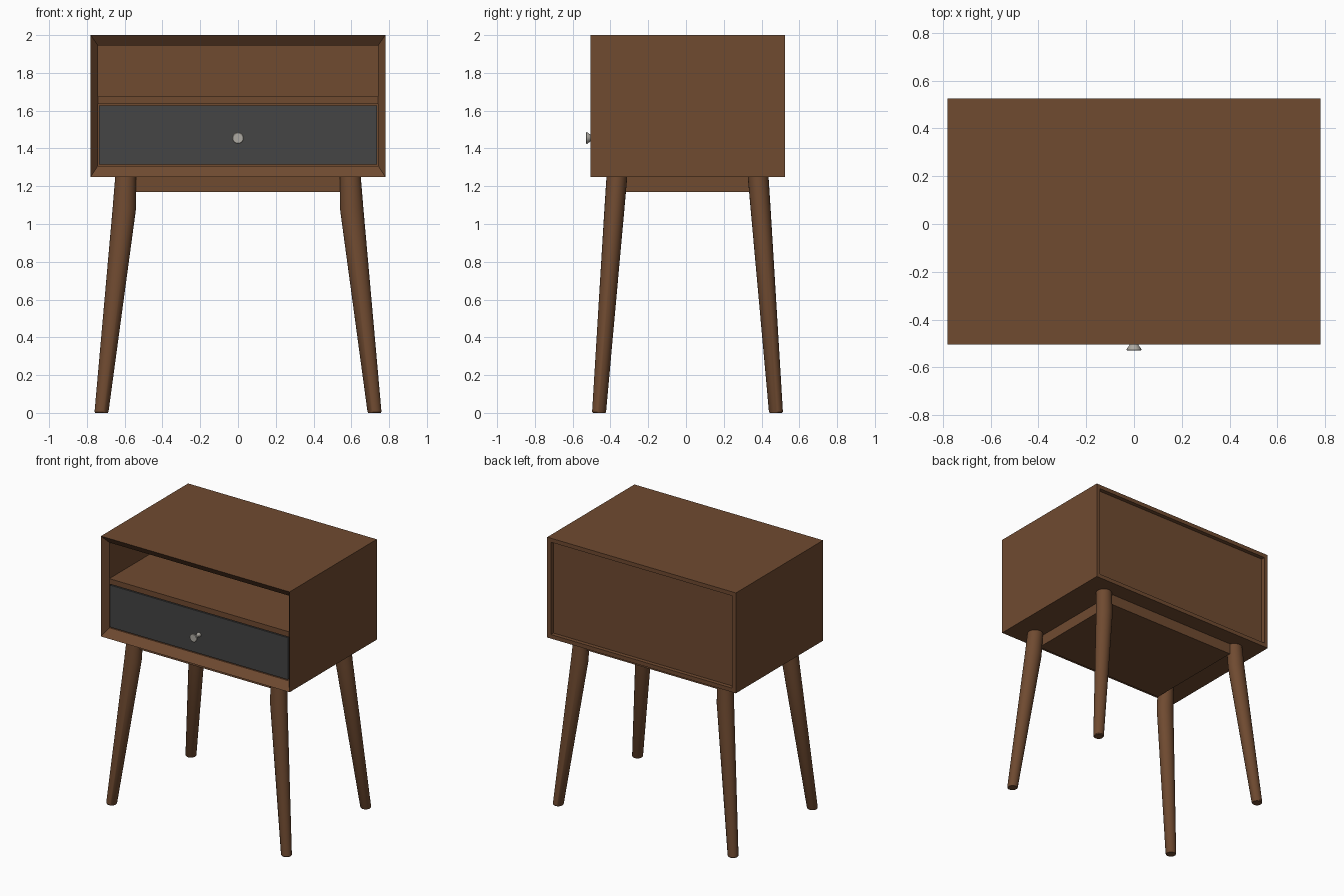
import bpy, bmesh, math

if "Cube" in bpy.data.objects:
    bpy.data.objects.remove(bpy.data.objects["Cube"])


def material(name, rgb):
    m = bpy.data.materials.new(name)
    m.diffuse_color = (*rgb, 1)
    m.use_nodes = True
    m.node_tree.nodes["Principled BSDF"].inputs["Base Color"].default_value = m.diffuse_color
    return m


WOOD = material("walnut_wood", (0.160, 0.069, 0.030))
GREY = material("charcoal_front", (0.058, 0.058, 0.058))
METAL = material("knob_metal", (0.42, 0.40, 0.36))


def loft(name, rings, mat, closed=False, smooth=False):
    """Skin a list of rings; cap the ends or join last ring to first."""
    bm = bmesh.new()
    vs = [[bm.verts.new(p) for p in ring] for ring in rings]
    n = len(vs[0])
    pairs = list(zip(vs, vs[1:])) + ([(vs[-1], vs[0])] if closed else [])
    for a, b in pairs:
        for i in range(n):
            j = (i + 1) % n
            bm.faces.new((a[i], a[j], b[j], b[i]))
    if not closed:
        bm.faces.new(vs[0])
        bm.faces.new(vs[-1])
    bmesh.ops.recalc_face_normals(bm, faces=bm.faces)
    me = bpy.data.meshes.new(name)
    bm.to_mesh(me)
    bm.free()
    me.materials.append(mat)
    ob = bpy.data.objects.new(name, me)
    bpy.context.collection.objects.link(ob)
    if smooth:
        bpy.ops.object.select_all(action='DESELECT')
        ob.select_set(True)
        bpy.context.view_layer.objects.active = ob
        bpy.ops.object.shade_smooth_by_angle(angle=math.radians(35))
    return ob


def rect(hx, z0, z1, y):
    return [(-hx, y, z0), (hx, y, z0), (hx, y, z1), (-hx, y, z1)]


def box(name, hx, y0, y1, z0, z1, mat):
    return loft(name, [rect(hx, z0, z1, y0), rect(hx, z0, z1, y1)], mat)


# Cabinet shell: mitred front edge sloping inwards, rabbet at the back
loft("cabinet_shell", [
    rect(0.742, 1.308, 1.945, 0.48),
    rect(0.742, 1.308, 1.945, -0.46),
    rect(0.78, 1.25, 2.0, -0.505),
    rect(0.78, 1.25, 2.0, 0.525),
    rect(0.75, 1.28, 1.97, 0.525),
    rect(0.75, 1.28, 1.97, 0.48)], WOOD, closed=True)
box("back_panel", 0.75, 0.48, 0.495, 1.28, 1.97, WOOD)
box("shelf", 0.742, -0.46, 0.48, 1.635, 1.675, WOOD)

# Drawer: dark front plate and an open wooden tray behind it
box("drawer_front", 0.735, -0.46, -0.43, 1.315, 1.628, GREY)


def flat(hx, y0, y1, z):
    return [(-hx, y0, z), (hx, y0, z), (hx, y1, z), (-hx, y1, z)]


loft("drawer_tray", [
    flat(0.70, -0.41, 0.42, 1.345), flat(0.70, -0.41, 0.42, 1.60),
    flat(0.72, -0.43, 0.44, 1.60), flat(0.72, -0.43, 0.44, 1.325),
    ][::-1], WOOD)

# Knob: turned hourglass profile (radius, y)
KNOB = [(0.017, -0.455), (0.016, -0.468), (0.011, -0.48), (0.012, -0.493),
        (0.019, -0.507), (0.031, -0.524), (0.031, -0.527), (0.027, -0.53)]
loft("drawer_knob", [
    [(r * math.cos(math.tau * i / 24), y, 1.455 + r * math.sin(math.tau * i / 24))
     for i in range(24)] for r, y in KNOB], METAL, smooth=True)

# Base block between the legs
box("base_block", 0.54, -0.385, 0.40, 1.17, 1.25, WOOD)

# Splayed tapered legs: (centre x, centre y, z, radius x, radius y)
LEG = [(0.723, 0.468, 0.0, 0.033, 0.033), (0.7225, 0.468, 0.006, 0.037, 0.037),
       (0.602, 0.387, 1.08, 0.062, 0.053), (0.595, 0.374, 1.25, 0.055, 0.055)]
for sy, end in ((-1, "front"), (1, "back")):
    for sx, side in ((-1, "left"), (1, "right")):
        loft(f"{end}_{side}_leg", [
            [(sx * cx + rx * math.cos(math.tau * i / 24),
              0.008 + sy * cy + ry * math.sin(math.tau * i / 24), z)
             for i in range(24)] for cx, cy, z, rx, ry in LEG], WOOD, smooth=True)
